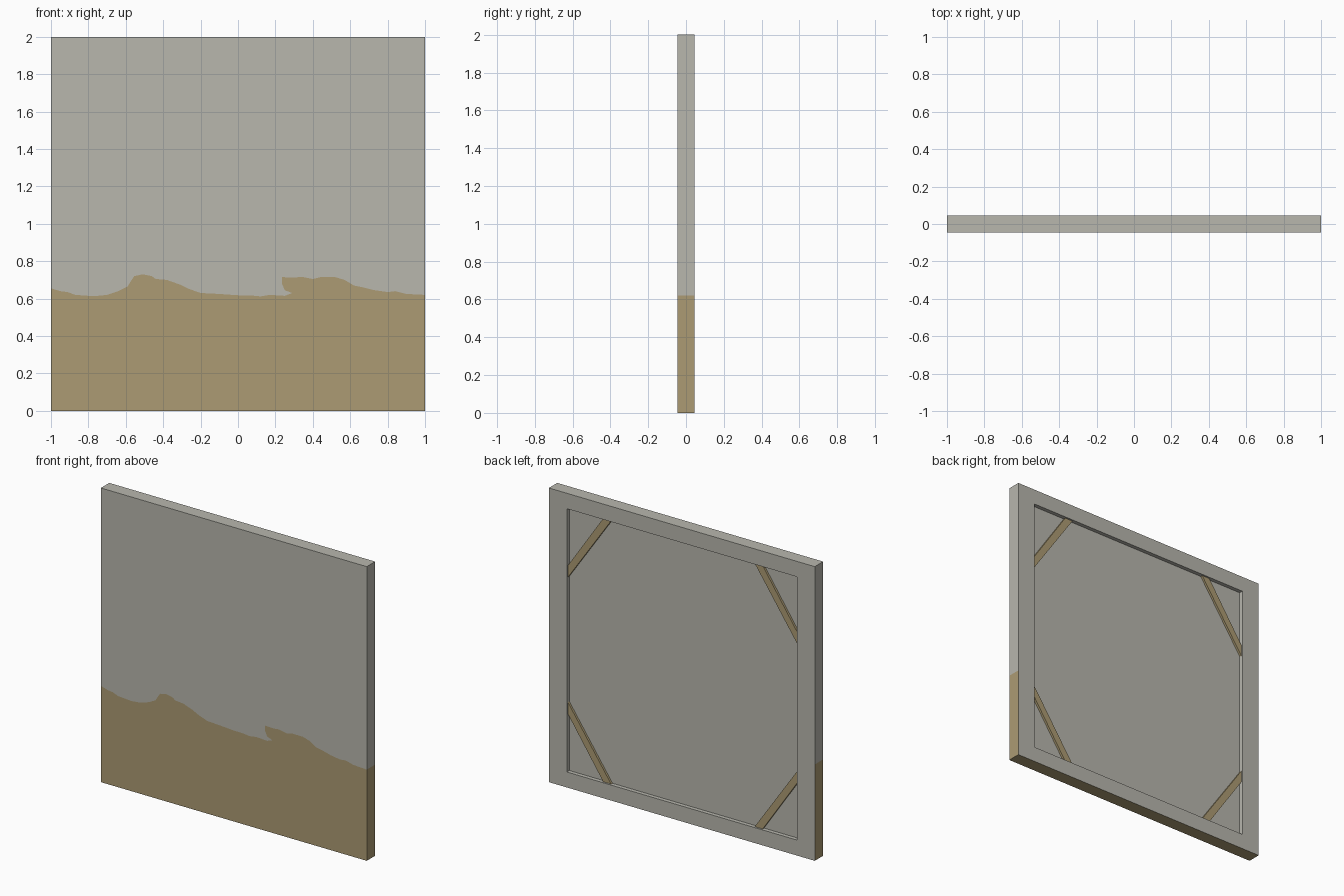
import bpy, bmesh

if "Cube" in bpy.data.objects:
    bpy.data.objects.remove(bpy.data.objects["Cube"])


def material(name, srgb):
    m = bpy.data.materials.new(name)
    m.diffuse_color = [((c / 255 + 0.055) / 1.055) ** 2.4 for c in srgb] + [1]
    m.use_nodes = True
    m.node_tree.nodes["Principled BSDF"].inputs["Base Color"].default_value = m.diffuse_color
    return m


GREY = material("canvas grey", (184, 183, 174))
TAN = material("sand paint", (172, 155, 115))

F, B = -0.045, 0.045         # front and back planes
IX, Z0, Z1 = 0.865, 0.105, 1.895   # opening in the back frame
FLOOR = B - 0.027            # back of the canvas inside the opening

# Painted horizon across the front, left to right (x, z)
HORIZON = [(-1, .655), (-.95, .64), (-.91, .635), (-.87, .62), (-.77, .613), (-.7, .62),
           (-.64, .64), (-.59, .665), (-.575, .69), (-.555, .72), (-.51, .73), (-.46, .72),
           (-.44, .705), (-.38, .70), (-.31, .675), (-.27, .655), (-.2, .63), (-.1, .625),
           (0, .618), (.06, .618), (.12, .612), (.17, .62), (.25, .615), (.29, .63),
           (.25, .645), (.235, .68), (.235, .715), (.3, .712), (.34, .717), (.4, .705),
           (.44, .715), (.52, .715), (.57, .7), (.62, .67), (.67, .66), (.73, .645),
           (.8, .635), (.84, .64), (.9, .625), (1, .62)]


def finish(name, bm, mats):
    bmesh.ops.remove_doubles(bm, verts=bm.verts, dist=1e-5)
    bmesh.ops.recalc_face_normals(bm, faces=bm.faces)
    bmesh.ops.triangulate(bm, faces=[f for f in bm.faces if len(f.verts) > 4])
    mesh = bpy.data.meshes.new(name)
    bm.to_mesh(mesh)
    bm.free()
    for m in mats:
        mesh.materials.append(m)
    ob = bpy.data.objects.new(name, mesh)
    bpy.context.collection.objects.link(ob)


# Stretched canvas: one closed shell, painted below the horizon
bm = bmesh.new()


def face(points, paint=0):
    bm.faces.new([bm.verts.new(p) for p in points]).material_index = paint


line = [(x, F, z) for x, z in HORIZON]
face([(-1, F, 0), (1, F, 0)] + line[::-1], 1)
face(line + [(1, F, 2), (-1, F, 2)])
for x, split in ((-1, HORIZON[0][1]), (1, HORIZON[-1][1])):
    for a, b, paint in ((0, split, 1), (split, 2, 0)):
        face([(x, F, a), (x, B, a), (x, B, b), (x, F, b)], paint)
for z, paint in ((0, 1), (2, 0)):
    face([(-1, F, z), (1, F, z), (1, B, z), (-1, B, z)], paint)

# Back frame, wall of the opening and recessed canvas back
outer = [(-1, 0), (1, 0), (1, 2), (-1, 2)]
inner = [(-IX, Z0), (IX, Z0), (IX, Z1), (-IX, Z1)]
for i in range(4):
    (ox, oz), (px, pz) = outer[i], outer[(i + 1) % 4]
    (ax, az), (bx, bz) = inner[i], inner[(i + 1) % 4]
    face([(ox, B, oz), (px, B, pz), (bx, B, bz), (ax, B, az)])
    face([(ax, B, az), (bx, B, bz), (bx, FLOOR, bz), (ax, FLOOR, az)])
face([(x, FLOOR, z) for x, z in inner])
finish("canvas", bm, [GREY, TAN])

# Diagonal wooden brace in each corner of the opening
for sx, side in ((-1, "left"), (1, "right")):
    for cz, sz, level in ((Z0, 1, "bottom"), (Z1, -1, "top")):
        bm = bmesh.new()
        ends = [(.265, 0), (.325, 0), (0, .47), (0, .39)]
        rings = [[bm.verts.new((sx * (IX - u), y, cz + sz * v)) for u, v in ends]
                 for y in (FLOOR, B - 0.012)]
        for r in rings:
            bm.faces.new(r)
        for i in range(4):
            j = (i + 1) % 4
            bm.faces.new([rings[0][i], rings[0][j], rings[1][j], rings[1][i]])
        finish(f"corner_brace_{level}_{side}", bm, [TAN])
